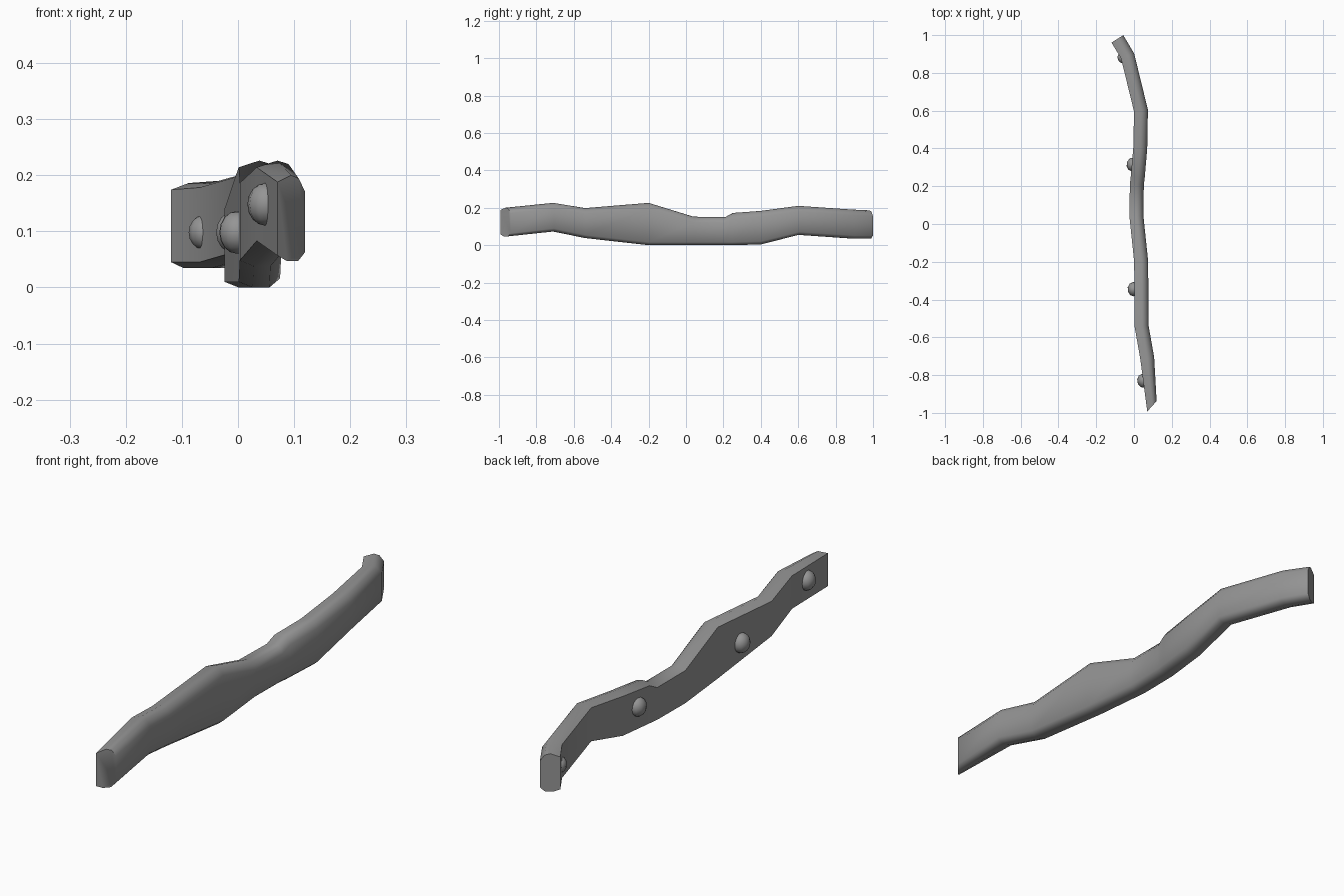
import bpy, bmesh
from math import radians, cos, sin
from mathutils import Vector, Matrix

cube = bpy.data.objects.get("Cube")
if cube:
    bpy.data.objects.remove(cube, do_unlink=True)

grey = bpy.data.materials.new("stone grey")
grey.use_nodes = True
colour = (0.3, 0.3, 0.3, 1)
grey.diffuse_color = colour
grey.node_tree.nodes["Principled BSDF"].inputs["Base Color"].default_value = colour


def finish(bm, name, angle):
    bmesh.ops.recalc_face_normals(bm, faces=bm.faces)
    mesh = bpy.data.meshes.new(name)
    bm.to_mesh(mesh)
    bm.free()
    mesh.materials.append(grey)
    obj = bpy.data.objects.new(name, mesh)
    bpy.context.collection.objects.link(obj)
    bpy.ops.object.select_all(action="DESELECT")
    obj.select_set(True)
    bpy.context.view_layer.objects.active = obj
    bpy.ops.object.shade_smooth_by_angle(angle=radians(angle))
    return obj


# Plank stations: centre x, centre y, bottom, top, yaw of the cross-section
stations = [
    (.095, -.965, .047, .2, 48),
    (.07, -.71, .073, .226, 7),
    (.04, -.54, .038, .198, 5),
    (.038, -.2, 0, .226, 3),
    (.013, .04, 0, .152, 2),
    (.015, .21, 0, .15, -3),
    (.02, .25, 0, .172, -5),
    (.033, .4, .004, .183, -3),
    (.037, .6, .055, .21, 8),
    (-.034, .89, .035, .19, 20),
    (-.088, .98, .035, .186, 32),
]
half = .037


def section(low, high):
    """Plank outline with a flat back and softer bevels on the outer side."""
    return [(-half, low + .01), (-.012, low), (.018, low), (half, low + .016),
            (half, high - .03), (.02, high - .006), (0, high), (-half, high - .012)]


# Wavy plank, lofted through the stations
bm = bmesh.new()
rings = []
for x, y, low, high, yaw in stations:
    a = radians(yaw)
    rings.append([bm.verts.new((x + u * cos(a), y + u * sin(a), z))
                  for u, z in section(low, high)])
for a, b in zip(rings, rings[1:]):
    for i in range(len(a)):
        j = (i + 1) % len(a)
        bm.faces.new((a[i], a[j], b[j], b[i]))
bm.faces.new(rings[0])
bm.faces.new(rings[-1])
finish(bm, "wavy_plank", 50)

# Domed pegs on the flat side: base position, radius, yaw of the surface
pegs = [
    ((.049, -.83, .148), .038, 10),
    ((-.002, -.345, .098), .038, 3),
    ((-.008, .315, .098), .037, -6),
    ((-.062, .88, .098), .03, 20),
]
for n, (place, radius, yaw) in enumerate(pegs, 1):
    bm = bmesh.new()
    bmesh.ops.create_uvsphere(bm, u_segments=10, v_segments=8, radius=radius)
    bmesh.ops.scale(bm, vec=(.85, 1, 1), verts=bm.verts)
    bmesh.ops.rotate(bm, cent=(0, 0, 0), verts=bm.verts,
                     matrix=Matrix.Rotation(radians(yaw), 3, "Z"))
    bmesh.ops.translate(bm, vec=Vector(place), verts=bm.verts)
    finish(bm, f"peg_{n}", 60)
